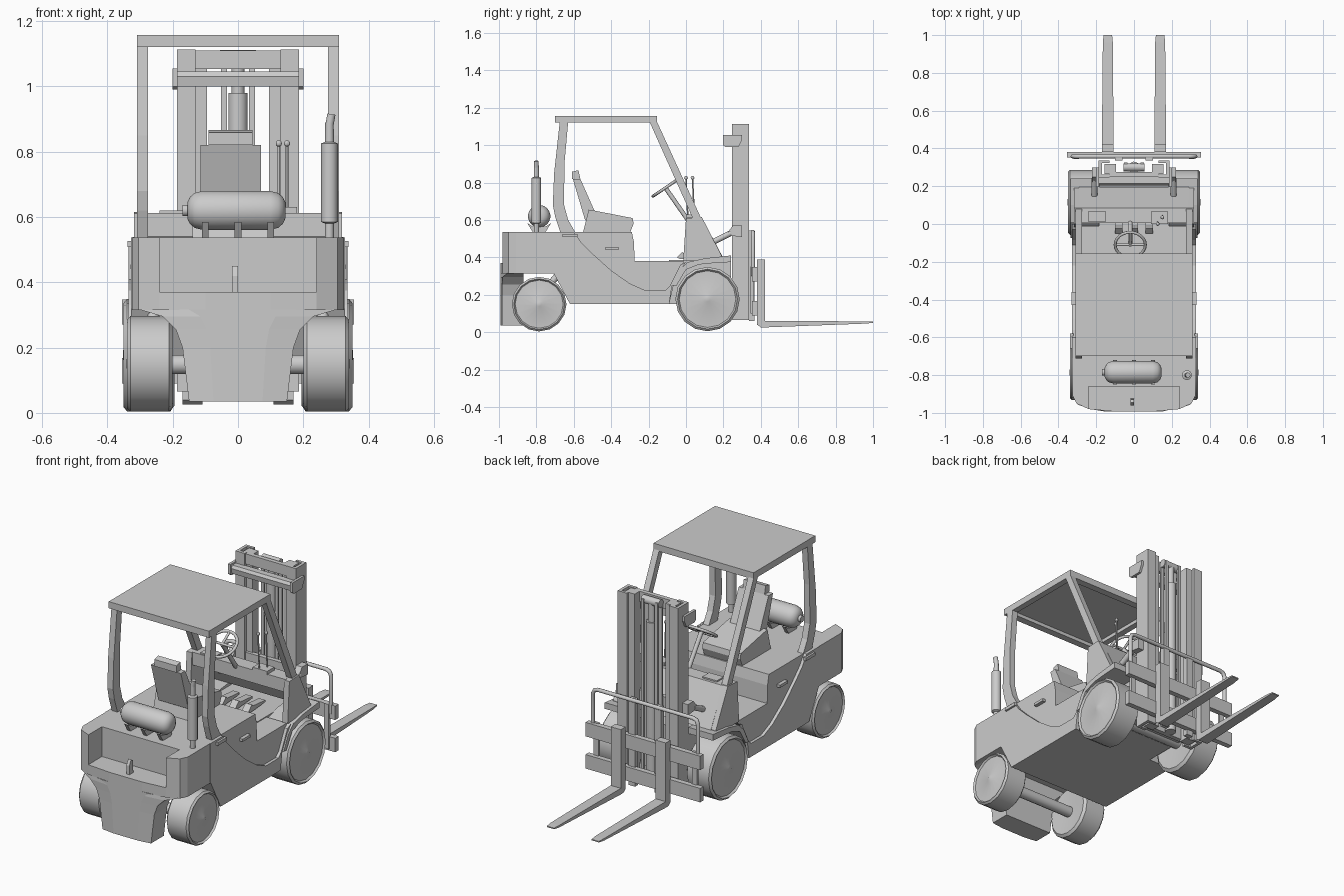
import bpy, bmesh, math
from mathutils import Vector

if "Cube" in bpy.data.objects:
    bpy.data.objects.remove(bpy.data.objects["Cube"])

def finish(name, bm, mirror=False, smooth=False):
    bmesh.ops.recalc_face_normals(bm, faces=bm.faces)
    me = bpy.data.meshes.new(name)
    bm.to_mesh(me)
    bm.free()
    ob = bpy.data.objects.new(name, me)
    bpy.context.collection.objects.link(ob)
    if mirror:
        ob.modifiers.new("mirror", 'MIRROR').use_mirror_merge = False
    if smooth:
        bpy.ops.object.select_all(action='DESELECT')
        ob.select_set(True)
        bpy.context.view_layer.objects.active = ob
        bpy.ops.object.shade_smooth_by_angle(angle=math.radians(35))
    return ob

def loft(name, rings, **kw):
    bm = bmesh.new()
    vs = [[bm.verts.new(p) for p in r] for r in rings]
    n = len(vs[0])
    for a, b in zip(vs, vs[1:]):
        for i in range(n):
            bm.faces.new((a[i], a[(i + 1) % n], b[(i + 1) % n], b[i]))
    bm.faces.new(vs[0])
    bm.faces.new(vs[-1])
    return finish(name, bm, **kw)

def prism(name, pts, axis, a, b, **kw):
    put = {'x': lambda p, t: (t, p[0], p[1]), 'y': lambda p, t: (p[0], t, p[1]),
           'z': lambda p, t: (p[0], p[1], t)}[axis]
    return loft(name, [[put(p, t) for p in pts] for t in (a, b)], **kw)

def box(name, x0, x1, y0, y1, z0, z1, **kw):
    return prism(name, [(x0, y0), (x1, y0), (x1, y1), (x0, y1)], 'z', z0, z1, **kw)

def lathe(name, p0, direction, profile, n=16, **kw):
    """profile: (distance along direction, radius)"""
    d = Vector(direction).normalized()
    u = d.orthogonal().normalized()
    w = d.cross(u)
    ang = [2 * math.pi * i / n for i in range(n)]
    return loft(name, [[Vector(p0) + d * t + (u * math.cos(a) + w * math.sin(a)) * r for a in ang]
                       for t, r in profile], smooth=True, **kw)

def rod(name, p0, p1, r, n=12, **kw):
    d = Vector(p1) - Vector(p0)
    return lathe(name, p0, d, [(0, r), (d.length, r)], n, **kw)

def tube(name, pts, r):
    cu = bpy.data.curves.new(name, 'CURVE')
    cu.dimensions = '3D'
    cu.bevel_depth, cu.bevel_resolution, cu.use_fill_caps = r, 2, True
    sp = cu.splines.new('POLY')
    sp.points.add(len(pts) - 1)
    for q, p in zip(sp.points, pts):
        q.co = (*p, 1)
    ob = bpy.data.objects.new(name, cu)
    bpy.context.collection.objects.link(ob)

# Rear deck: full slab plus U-shaped upper part that leaves the recess open
edge = [(-.325, -.6), (-.325, -.91), (-.305, -.95), (-.24, -.98)]
flip = [(-x, y) for x, y in reversed(edge)]
prism("rear_deck_base", edge + [(-.1, -.993), (.1, -.993)] + flip, 'z', .315, .37)
prism("rear_deck", edge + [(-.24, -.86), (.24, -.86)] + flip, 'z', .37, .537)

# Counterweight hanging between the rear wheels
loft("counterweight", [[(-w, -.87, z), (-w, y, z), (-w / 2, -.993, z), (w / 2, -.993, z), (w, y, z), (w, -.87, z)]
     for w, y, z in [(.15, -.983, .035), (.17, -.983, .2), (.19, -.983, .255), (.23, -.98, .295), (.3, -.955, .316)]])
prism("tow_pin", [(-.925, .37), (-.96, .37), (-.96, .42), (-.945, .45), (-.93, .44)], 'x', -.018, 0)

# Main hull, side skirts and the front chassis
prism("hull", [(-.71, .32), (-.62, .15), (-.09, .15), (-.06, .28), (-.01, .38), (-.275, .38), (-.278, .48),
               (-.29, .537), (-.71, .537)], 'x', -.31, .31)
prism("side_skirt", [(-.71, .32), (-.62, .15), (-.09, .15), (-.075, .25), (-.03, .33), (.0, .375), (-.03, .36),
                     (-.085, .25), (-.11, .225), (-.22, .225), (-.3, .26), (-.4, .33), (-.5, .42), (-.56, .48),
                     (-.6, .537), (-.71, .537)], 'x', .305, .327, mirror=True)
box("front_chassis", -.185, .185, -.09, .24, .15, .385)
box("side_grip", .32, .338, -.66, -.58, .508, .526, mirror=True)
box("side_latch", .305, .33, -.43, -.36, .44, .455, mirror=True)

# Wheels and axles
def wheel(name, y, z, r, x0, x1, n):
    w = x1 - x0
    lathe(name, (x0, y, z), (1, 0, 0), [(.012, .01), (0, r * .9), (.012, r), (w - .012, r), (w - .002, r * .93),
          (w - .012, r * .88), (w - .008, r * .2), (w, r * .08)], n, mirror=True)
wheel("front_wheel", .115, .177, .172, .195, .352, 16)
wheel("rear_wheel", -.785, .15, .146, .2, .342, 16)
rod("rear_axle", (-.21, -.785, .148), (.21, -.785, .148), .03)
rod("front_axle", (-.21, .115, .177), (.21, .115, .177), .04)
rod("rear_wheel_strut", (.26, -.74, .24), (.26, -.69, .3), .018, mirror=True)

# Front fenders
prism("fender", [(-.075, .25), (-.035, .33), (.01, .375), (.1, .395), (.24, .41), (.24, .375), (.15, .37),
                 (.07, .362), (.0, .335), (-.05, .25)], 'x', .18, .335, mirror=True)

# Cowl and dashboard
prism("cowl_side", [(-.015, .38), (.0, .61), (.085, .615), (.19, .41), (.19, .39)], 'x', .285, .318, mirror=True)
prism("cowl_front", [(.065, .612), (.085, .612), (.195, .405), (.17, .405)], 'x', -.29, .29)
box("dash_top", -.29, .29, .005, .085, .585, .612)
box("dash_face", -.29, .29, .005, .02, .54, .59)
box("lever_console", .09, .18, .0, .065, .61, .63)
box("gauge_box", -.24, -.15, .01, .07, .61, .62)
for x in (-.08, .0, .08):
    prism("pedal", [(-.05, .4), (-.02, .43), (-.01, .42), (.1, .41), (.1, .4), (-.03, .39)], 'x', x - .02, x + .02)
for x, y in ((.125, .0), (.15, .035)):
    tube("lever", [(x, y + .01, .61), (x, y, .82)], .004)
    bpy.ops.mesh.primitive_uv_sphere_add(segments=10, ring_count=6, radius=.01, location=(x, y, .825))
    bpy.context.object.name = "lever_knob"

# Steering wheel
c, ax = Vector((-.02, -.11, .772)), Vector((0, -.56, .83)).normalized()
bpy.ops.mesh.primitive_torus_add(major_radius=.08, minor_radius=.008, major_segments=24, minor_segments=8,
                                 location=c, rotation=ax.to_track_quat('Z', 'Y').to_euler())
bpy.context.object.name = "steering_wheel"
bpy.ops.object.shade_smooth()
rod("steering_column", (-.02, .01, .6), c, .012)
side = Vector((0, .83, .56)).normalized()
tube("steering_spoke", [c - Vector((.08, 0, 0)), c, c + Vector((.08, 0, 0))], .007)
tube("steering_spoke", [c, c + side * .08], .007)

# Seat
prism("seat_cushion", [(-.55, .537), (-.52, .655), (-.49, .65), (-.285, .61), (-.28, .58), (-.3, .53)], 'x', -.14, .095)
prism("seat_back", [(-.605, .82), (-.565, .82), (-.485, .64), (-.51, .57), (-.54, .6)], 'x', -.115, .07)
prism("headrest", [(-.61, .82), (-.61, .858), (-.575, .866), (-.565, .82)], 'x', -.09, .045)

# Overhead guard: rim, sheet and posts
for y0, y1 in ((-.7, -.66), (-.195, -.155)):
    box("roof_crossbar", -.31, .31, y0, y1, 1.12, 1.15)
box("roof_side_rail", .275, .31, -.7, -.155, 1.12, 1.15, mirror=True)
box("roof_sheet", -.31, .31, -.7, -.155, 1.14, 1.157)
prism("rear_post", [(-.675, 1.125), (-.63, 1.125), (-.65, .9), (-.652, .68), (-.63, .6), (-.59, .53), (-.67, .53),
                    (-.7, .62), (-.712, .68), (-.705, .85)], 'x', .275, .31, mirror=True)
prism("front_post", [(-.195, 1.125), (-.155, 1.125), (.085, .6), (.04, .6)], 'x', .275, .31, mirror=True)

# Gas tank with saddles
lathe("gas_tank", (-.155, -.785, .62), (1, 0, 0), [(0, .025), (.008, .042), (.022, .054), (.045, .06), (.255, .06),
      (.278, .054), (.292, .042), (.3, .025)], 20)
rod("tank_valve", (-.17, -.785, .62), (-.15, -.785, .62), .018)
for x in (-.1, .0, .1):
    prism("tank_saddle", [(-.85, .585), (-.82, .537), (-.75, .537), (-.72, .585), (-.75, .565), (-.82, .565)],
          'x', x - .01, x + .01)

# Exhaust
lathe("muffler", (.28, -.8, .53), (0, 0, 1), [(0, .014), (.05, .014), (.055, .026), (.295, .026), (.3, .014),
      (.36, .013)], 14)
rod("exhaust_tip", (.28, -.8, .88), (.286, -.8, .915), .013)

# Mast
prism("outer_rail", [(.187, .245), (.187, .337), (.13, .337), (.13, .322), (.17, .322), (.17, .262), (.13, .262),
                     (.13, .245)], 'z', .065, 1.113, mirror=True)
box("inner_rail", .095, .155, .266, .318, .07, 1.11, mirror=True)
for z0, z1 in ((1.053, 1.11), (.5, .56), (.08, .15)):
    box("mast_crossbar", -.13, .13, .25, .275, z0, z1)
prism("tie_bar", [(.21, 1.0), (.205, 1.03), (.215, 1.045), (.25, 1.045), (.25, 1.0)], 'x', -.19, .19)
prism("tie_bracket", [(.197, 1.0), (.197, 1.055), (.3, 1.055), (.3, 1.03), (.28, .99), (.21, .99)],
      'x', .185, .2, mirror=True)
rod("lift_cylinder", (0, .3, .08), (0, .3, .98), .03, 14)
rod("lift_piston", (0, .3, .98), (0, .3, 1.09), .02)
rod("chain_pulley", (-.055, .3, 1.09), (.055, .3, 1.09), .022)
box("lift_chain", .034, .052, .315, .325, .15, 1.1, mirror=True)
box("lift_chain_rear", .034, .052, .278, .286, .15, 1.1, mirror=True)
rod("tilt_cylinder", (.21, .13, .475), (.21, .24, .53), .016, mirror=True)
prism("tilt_bracket", [(.22, .53), (.25, .57), (.3, .57), (.3, .51), (.24, .515)], 'x', .187, .222, mirror=True)

# Carriage with backrest
box("carriage_plate", .06, .1, .337, .365, .06, .545, mirror=True)
box("carriage_bar_upper", -.355, .355, .352, .382, .27, .348)
box("carriage_bar_lower", -.355, .355, .352, .382, .09, .168)
box("carriage_side", .29, .32, .345, .36, .1, .35, mirror=True)
tube("backrest_frame", [(-.325, .358, .3), (-.325, .358, .51), (-.315, .358, .53), (-.295, .358, .537),
                        (.295, .358, .537), (.315, .358, .53), (.325, .358, .51), (.325, .358, .3)], .011)

# Forks
box("fork_shank", .108, .17, .38, .422, .04, .388, mirror=True)
loft("fork_blade", [[(a, y, z0), (b, y, z0), (b, y, z1), (a, y, z1)] for a, b, y, z0, z1 in
     [(.108, .17, .38, .04, .06), (.108, .17, .4, .026, .06), (.108, .17, .43, .026, .06),
      (.112, .165, .96, .046, .058), (.116, .161, 1.0, .05, .056)]], mirror=True)
